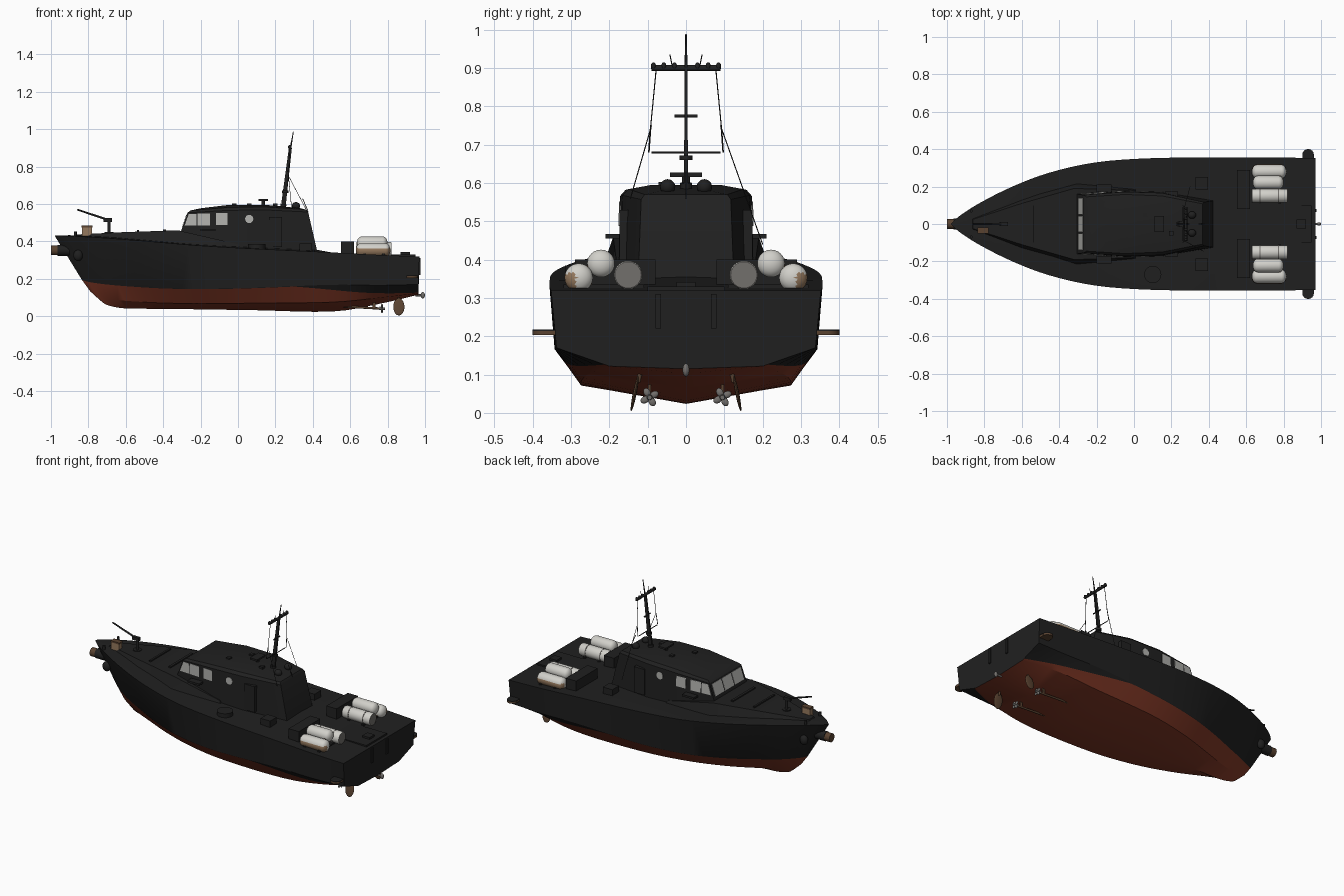
import bpy, bmesh, math
from mathutils import Vector, Matrix
from mathutils.bvhtree import BVHTree

if "Cube" in bpy.data.objects:
    bpy.data.objects.remove(bpy.data.objects["Cube"])

def mat(name, r, g, b):
    m = bpy.data.materials.new(name)
    m.diffuse_color = (r, g, b, 1)
    m.use_nodes = True
    m.node_tree.nodes["Principled BSDF"].inputs["Base Color"].default_value = m.diffuse_color
    return m

BLACK = mat("black paint", .0145, .0145, .0145)
RED = mat("red bottom paint", .215, .039, .019)
WHITE = mat("off white", .64, .63, .59)
GREY = mat("mid grey", .17, .16, .15)
BROWN = mat("rust brown", .10, .055, .03)
TAN = mat("tan", .30, .19, .11)
GLASS = mat("window grey", .44, .44, .42)

def finish(name, bm, *mats, smooth=None):
    bmesh.ops.recalc_face_normals(bm, faces=bm.faces)
    me = bpy.data.meshes.new(name)
    bm.to_mesh(me)
    bm.free()
    ob = bpy.data.objects.new(name, me)
    bpy.context.collection.objects.link(ob)
    for m in mats:
        me.materials.append(m)
    if smooth:
        bpy.ops.object.select_all(action='DESELECT')
        ob.select_set(True)
        bpy.context.view_layer.objects.active = ob
        bpy.ops.object.shade_smooth_by_angle(angle=math.radians(smooth))
    return ob

def box(name, x0, x1, y0, y1, z0, z1, m=BLACK):
    bm = bmesh.new()
    bmesh.ops.create_cube(bm, size=1, matrix=Matrix.Translation(((x0+x1)/2, (y0+y1)/2, (z0+z1)/2))
                          @ Matrix.Diagonal((x1-x0, abs(y1-y0), z1-z0, 1)))
    return finish(name, bm, m)

def rod(name, p0, p1, r0, r1=None, m=BLACK, n=12):
    a, b = Vector(p0), Vector(p1)
    bm = bmesh.new()
    bmesh.ops.create_cone(bm, cap_ends=True, segments=n, radius1=r0, radius2=r0 if r1 is None else r1,
                          depth=(b-a).length,
                          matrix=Matrix.Translation((a+b)/2) @ (b-a).to_track_quat('Z', 'Y').to_matrix().to_4x4())
    return finish(name, bm, m, smooth=40)

def ball(name, c, sx, sy, sz, m=BLACK, rot=0):
    bm = bmesh.new()
    bmesh.ops.create_uvsphere(bm, u_segments=16, v_segments=10, radius=1, matrix=Matrix.Translation(c)
                              @ Matrix.Rotation(rot, 4, 'X') @ Matrix.Diagonal((sx, sy, sz, 1)))
    return finish(name, bm, m, smooth=40)

def loft(name, rings, smooth=30):
    """Stack of half outlines, mirrored in y, with strip caps."""
    bm = bmesh.new()
    n = len(rings[0])
    vs = [[bm.verts.new(p) for p in r] + [bm.verts.new((x, -y, z)) for x, y, z in reversed(r)] for r in rings]
    for a, b in zip(vs, vs[1:]):
        for i in range(2*n):
            j = (i+1) % (2*n)
            bm.faces.new((a[i], a[j], b[j], b[i]))
    for r in (vs[0], vs[-1]):
        for i in range(n-1):
            bm.faces.new((r[i], r[i+1], r[2*n-2-i], r[2*n-1-i]))
    return finish(name, bm, BLACK, smooth=smooth)

def spline(pts, k=4):
    """Smooth curve through the points."""
    p = [Vector(q) for q in pts]
    p = [2*p[0]-p[1]] + p + [2*p[-1]-p[-2]]
    out = []
    for i in range(1, len(p)-2):
        a, b, c, d = p[i-1:i+3]
        for s in range(k):
            t = s/k
            out.append(.5*(2*b + (c-a)*t + (2*a-5*b+4*c-d)*t*t + (3*b-a-3*c+d)*t**3))
    return out + [p[-2]]

# Hull: keel, bilge, paint line, chine and sheer curves lofted along the boat
keel = [(-.735, 0, .083), (-.70, 0, .06), (-.62, 0, .043), (-.50, 0, .040), (-.36, 0, .039),
        (-.16, 0, .036), (.1, 0, .032), (.5, 0, .025), (.75, 0, .065), (.965, 0, .115)]
bilge = [(-.79, 0, .133), (-.76, .012, .115), (-.67, .045, .09), (-.54, .09, .078), (-.38, .15, .07),
         (-.17, .215, .068), (.1, .262, .07), (.5, .275, .075), (.75, .26, .098), (.965, .2, .122)]
water = [(-.835, 0, .195), (-.80, .022, .185), (-.71, .075, .172), (-.57, .14, .16), (-.40, .215, .15),
         (-.18, .287, .146), (.1, .33, .152), (.5, .342, .168), (.75, .342, .165), (.965, .338, .17)]
sheer = [(-.98, 0, .43), (-.93, .045, .43), (-.82, .115, .425), (-.65, .2, .414), (-.45, .275, .398),
         (-.2, .33, .377), (.1, .352, .36), (.5, .356, .341), (.75, .356, .328), (.97, .352, .319)]
curves = [spline(c) for c in (keel, bilge, water, sheer)]
curves.insert(2, [w.lerp(b, .02 + .9*max(0, (w.x-.3)/.67)) for b, w in zip(curves[1], curves[2])])
curves.append([Vector((p.x, 0, p.z + .012*min(1, p.y/.2)*(p.x < .5))) for p in curves[4]])
bm = bmesh.new()
for s in (-1, 1):
    g = [[bm.verts.new((p.x, s*max(p.y, 0), p.z)) for p in c] for c in curves]
    for r in range(5):
        for i in range(len(g[0])-1):
            f = bm.faces.new((g[r][i], g[r][i+1], g[r+1][i+1], g[r+1][i]))
            f.material_index = 1 if r < 2 else 0
    bm.faces.new([c[-1] for c in g])
bmesh.ops.remove_doubles(bm, verts=bm.verts, dist=.0003)
finish("hull", bm, BLACK, RED, smooth=28)

# Raised foredeck trunk and wheelhouse
loft("foredeck_trunk", [
    [(-.89, .035, .40), (-.6, .145, .38), (-.3, .225, .36), (.02, .19, .35)],
    [(-.86, .025, .437), (-.6, .11, .450), (-.32, .19, .459), (.0, .18, .385)]])
cabin = loft("wheelhouse", [
    [(-.345, .165, .34), (-.05, .177, .34), (.15, .172, .34), (.425, .125, .34)],
    [(-.27, .155, .553), (-.05, .172, .566), (.15, .166, .568), (.375, .117, .557)],
    [(-.255, .145, .565), (-.05, .158, .582), (.15, .15, .584), (.365, .108, .570)],
    [(-.20, .07, .577), (-.05, .09, .595), (.15, .09, .595), (.33, .07, .578)]])
tree = BVHTree.FromObject(cabin, bpy.context.evaluated_depsgraph_get())

def pane(name, pts, side, m=GLASS, off=.003):
    """Plate laid on the wheelhouse wall; side 0 is the front, +-1 the sides."""
    bm = bmesh.new()
    vs = []
    for a, z in pts:
        o, d = ((-2, a, z), (1, 0, 0)) if side == 0 else ((a, 2*side, z), (0, -side, 0))
        hit = tree.ray_cast(Vector(o), Vector(d))[0]
        vs.append(bm.verts.new(hit - Vector(d)*off))
    f = bm.faces.new(vs)
    # Thin closed plate, so the pane faces outward
    ext = bmesh.ops.extrude_face_region(bm, geom=[f])
    inward = Vector((.002, 0, 0)) if side == 0 else Vector((0, -.002*side, 0))
    bmesh.ops.translate(bm, vec=inward, verts=[v for v in ext["geom"] if isinstance(v, bmesh.types.BMVert)])
    finish(name, bm, m)

def rect(a0, a1, z0, z1, lean=0):
    return [(a0, z0), (a1, z0), (a1, z1), (a0+lean, z1)]

for s in (-1, 1):
    pane("side_window_front", rect(-.285, -.222, .486, .547, .022), s)
    pane("side_window_middle", rect(-.217, -.15, .486, .55), s)
    pane("side_window_rear", rect(-.118, -.056, .488, .552), s)
    pane("porthole", [(.06+.022*math.cos(k*math.pi/8), .52+.022*math.sin(k*math.pi/8)) for k in range(16)], s)
    box("door", .165, .235, s*.14, s*.173, .37, .53)
    box("side_light", -.2, -.12, s*.17, s*.21, .455, .467)
    box("deck_locker", .33, .395, s*.185, s*.25, .34, .39)
    box("aft_locker", .55, .62, s*.08, s*.29, .32, .40)
    rod("bow_bollard", (-.87, s*.07, .42), (-.87, s*.07, .452), .008)
    ball("bow_anchor", (-.855, s*.065, .325), .025, .02, .03)
    # Stern platforms, transom brackets and running gear
    for nm, z0, z1, m in (("stern_step", .203, .214, BROWN), ("stern_step_top", .214, .218, BLACK)):
        box(nm, .90, .962, s*.33, s*.372, z0, z1, m)
        rod(nm + "_end", (.931, s*.37, z0), (.931, s*.37, z1), .031, m=m, n=16)
    box("transom_bracket", .96, .976, s*.065, s*.08, .22, .31)
    ball("rudder", (.86, s*.134, .05), .03, .005, .047, BROWN, s*.2)
    rod("rudder_stock", (.86, s*.125, .08), (.86, s*.115, .125), .006, m=BROWN)
    rod("propeller_shaft", (.5, s*.095, .055), (.78, s*.095, .04), .006, m=BROWN)
    box("shaft_bracket", .72, .735, s*.091, s*.099, .04, .10, BROWN)
    rod("propeller_hub", (.755, s*.095, .042), (.785, s*.095, .04), .01, .006, GREY)
    for k in range(4):
        a = k*math.pi/2 + .5
        ball("propeller_blade", (.77, s*.095+.014*math.cos(a), .041+.014*math.sin(a)), .006, .012, .009, GREY, a)
for y0, y1 in ((-.14, -.051), (-.044, .044), (.051, .14)):
    pane("windshield", rect(y0, y1, .475, .545), 0)

# White tanks on the aft deck, the outer pair partly tan, the inner pair with grey flat ends
def tank(name, x0, x1, y, z, r, flat, rust):
    prof = [(x0, 0), (x0, r*.93), (x0+.006, r), (x1-.006, r), (x1, r*.93), (x1, 0)] if flat else \
           [(x0+r*.7*(1-math.cos(t*math.pi/10)), r*math.sin(t*math.pi/10)) for t in range(6)] + \
           [(x1-r*.7*(1-math.sin(t*math.pi/10)), r*math.cos(t*math.pi/10)) for t in range(6)]
    bm = bmesh.new()
    vs = [bm.verts.new((x, y+q, z)) for x, q in prof]
    es = [bm.edges.new(e) for e in zip(vs, vs[1:])]
    bmesh.ops.spin(bm, geom=vs+es, cent=(0, y, z), axis=(1, 0, 0), angle=2*math.pi, steps=24)
    bmesh.ops.remove_doubles(bm, verts=bm.verts, dist=.0003)
    bmesh.ops.recalc_face_normals(bm, faces=bm.faces)
    for f in bm.faces:
        c = f.calc_center_median()
        if flat and abs(f.normal.x) > .9:
            f.material_index = 1
        elif rust and (c.y-y)*math.copysign(1, y) > .2*r and c.z < z+.3*r:
            f.material_index = 2
    finish(name, bm, WHITE, GREY, TAN, smooth=40)

for s in (-1, 1):
    tank("inner_tank", .63, .82, s*.151, .36, .037, True, False)
    tank("upper_tank", .635, .80, s*.222, .39, .036, False, False)
    tank("outer_tank", .63, .815, s*.28, .353, .037, False, True)
    for x in (.67, .77):
        box("tank_cradle", x, x+.015, s*.11, s*.32, .315, .335)
        box("tank_strap", x, x+.012, s*.245, s*.26, .33, .385, BROWN)
        rod("tank_band", (x, s*.151, .36), (x+.006, s*.151, .36), .038, m=GREY, n=24)
box("aft_deck_panel", .63, .95, -.1, .1, .31, .33)
box("aft_hatch", .87, .92, -.025, .025, .325, .342)
rod("stern_fitting", (.95, 0, .112), (.985, 0, .112), .006, m=GREY)
ball("stern_ball", (.988, 0, .112), .012, .009, .017, GREY)

# Flat raked mast, yard, aerials and rigging
loft("mast", [[(.227, .005, .57), (.253, .005, .57)], [(.272, .004, .90), (.288, .004, .90)]])
rod("mast_top", (.278, 0, .88), (.296, 0, .988), .0045, .002)
rod("yard", (.277, -.09, .90), (.277, .09, .90), .008)
rod("mast_crossbar", (.266, -.03, .775), (.266, .03, .775), .004)
rod("mast_platform", (.253, 0, .66), (.253, 0, .672), .017)
rod("mast_foot", (.24, 0, .57), (.243, 0, .60), .016)
rod("radar_post", (.135, 0, .58), (.135, 0, .62), .010)
box("radar_bar", .11, .16, -.042, .042, .616, .627)
rod("rigging_bar", (.262, -.09, .68), (.262, .09, .68), .0025)
for s in (-1, 1):
    ball("roof_dome", (.31, s*.048, .59), .022, .02, .02)
    for y in (.03, .058, .085):
        ball("yard_lamp", (.277, s*y, .904), .01, .007, .011)
    rod("aerial", (.277, s*.035, .9), (.285, s*.042, .935), .0015, n=6)
    rod("rigging_upper", (.277, s*.078, .895), (.27, s*.092, .75), .0016, n=6)
    rod("rigging_lower", (.27, s*.092, .75), (.262, s*.097, .68), .002, n=6)
    rod("mast_stay", (.27, s*.09, .75), (.37, s*.145, .56) if s < 0 else (.30, s*.2, .44), .0014, n=6)
rod("roof_whip", (.375, 0, .56), (.345, 0, .63), .002, n=6)
for x, y in ((-.02, -.06), (.06, .05), (.2, -.05)):
    box("roof_vent", x-.012, x+.012, y-.012, y+.012, .58, .603)

# Foredeck gun, boxes, hatches and bow roller
rod("gun_post", (-.69, 0, .44), (-.69, 0, .525), .009)
rod("gun_barrel", (-.86, 0, .57), (-.685, 0, .512), .0045, .006)
box("gun_body", -.72, -.675, -.01, .01, .505, .525)
rod("gun_base", (-.69, 0, .43), (-.69, 0, .45), .025, n=20)
box("ammunition_box", -.835, -.78, -.05, -.02, .43, .476, TAN)
box("ammunition_box_lid", -.837, -.778, -.052, -.018, .474, .484, BROWN)
box("foredeck_rail", -.54, -.528, -.10, .10, .44, .46)
box("foredeck_step", -.40, -.385, -.11, .11, .44, .464)
rod("round_hatch", (.1, -.27, .34), (.1, -.27, .385), .046, n=24)
rod("bow_roller", (-1, 0, .352), (-.95, 0, .352), .026, m=BROWN, n=20)
rod("bow_roller_collar", (-.965, 0, .352), (-.90, 0, .352), .029, n=20)
